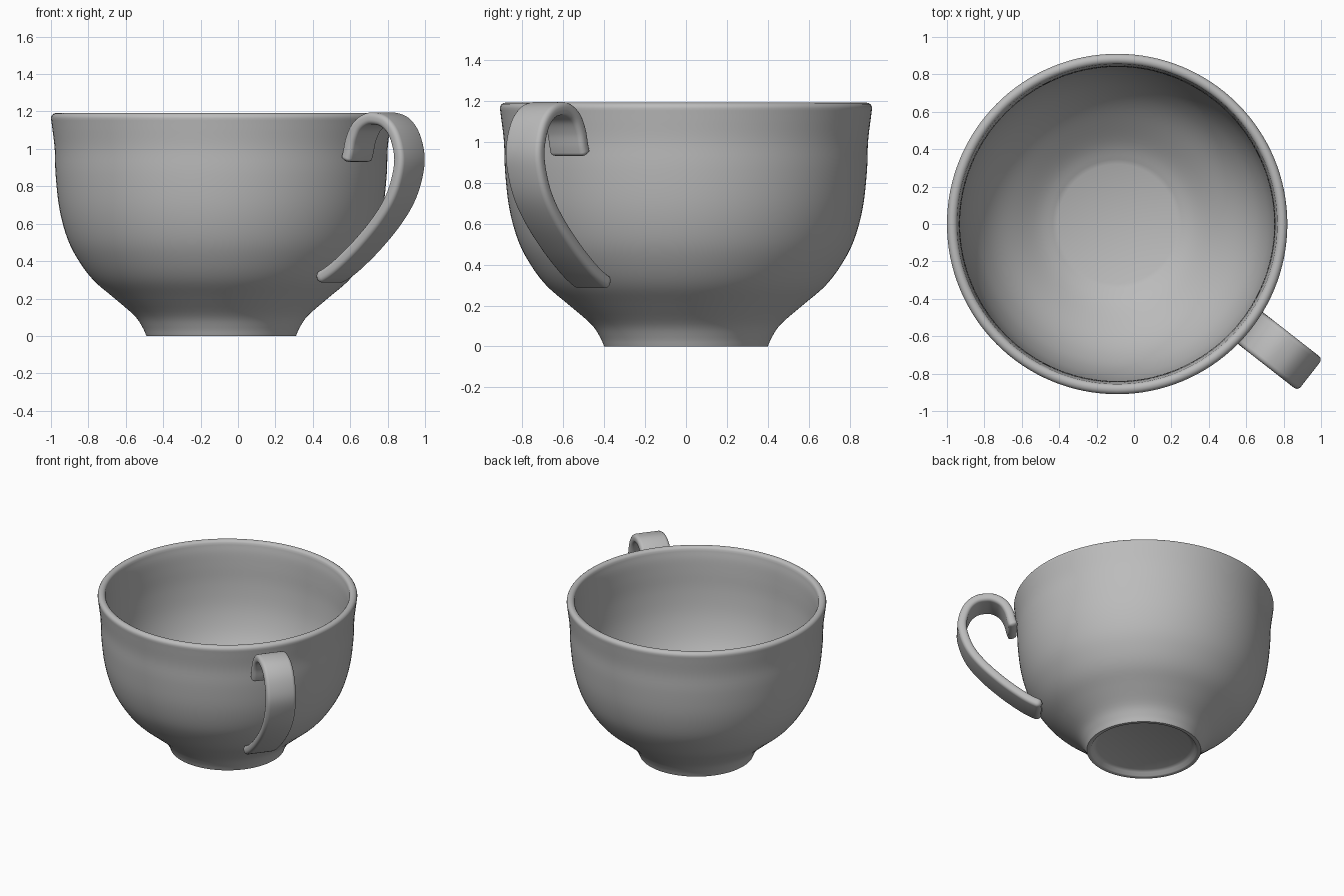
import bpy, bmesh
from math import cos, sin, radians, pi
from mathutils import Vector, Matrix

if "Cube" in bpy.data.objects:
    bpy.data.objects.remove(bpy.data.objects["Cube"])

CENTRE = Vector((-0.09, 0, 0))     # axis of the bowl
HANDLE_ANGLE = radians(-38)

glaze = bpy.data.materials.new("grey_glaze")
glaze.use_nodes = True
grey = (0.5, 0.5, 0.5, 1)
glaze.diffuse_color = grey
glaze.node_tree.nodes["Principled BSDF"].inputs["Base Color"].default_value = grey


def smooth_path(points, steps):
    """Catmull-Rom curve through 2D points."""
    p = [Vector(q) for q in points]
    p = [2 * p[0] - p[1]] + p + [2 * p[-1] - p[-2]]
    out = []
    for a, b, c, d in zip(p, p[1:], p[2:], p[3:]):
        for i in range(steps):
            t = i / steps
            out.append(0.5 * (2 * b + (c - a) * t + (2 * a - 5 * b + 4 * c - d) * t * t
                              + (3 * b - a - 3 * c + d) * t ** 3))
    return out + [p[-2]]


def finish(bm, name, angle):
    bmesh.ops.recalc_face_normals(bm, faces=bm.faces)
    mesh = bpy.data.meshes.new(name)
    bm.to_mesh(mesh)
    bm.free()
    mesh.materials.append(glaze)
    obj = bpy.data.objects.new(name, mesh)
    bpy.context.collection.objects.link(obj)
    bpy.ops.object.select_all(action='DESELECT')
    obj.select_set(True)
    bpy.context.view_layer.objects.active = obj
    bpy.ops.object.shade_smooth_by_angle(angle=radians(angle))
    return obj


# Bowl: lathed wall with a rolled lip, flat floor and recessed foot
foot = [(0, 0.035), (0.33, 0.035), (0.355, 0.025), (0.37, 0.004), (0.38, 0)]
outer = [(0.4, 0), (0.42, 0.045), (0.465, 0.11), (0.575, 0.205), (0.68, 0.295), (0.757, 0.395),
         (0.82, 0.515), (0.864, 0.675), (0.885, 0.86), (0.89, 1.0), (0.903, 1.11), (0.91, 1.165)]
lip = [(0.882 + 0.028 * cos(a), 1.165 + 0.027 * sin(a)) for a in (i * pi / 8 for i in range(1, 8))]
inner = [(0.854, 1.16), (0.845, 1.1), (0.84, 1.0), (0.835, 0.86), (0.814, 0.69), (0.77, 0.54),
         (0.71, 0.425), (0.635, 0.33), (0.53, 0.235), (0.42, 0.15), (0.32, 0.1)]
profile = ([Vector(q) for q in foot] + smooth_path(outer, 4)
           + [Vector(q) for q in lip] + smooth_path(inner, 4) + [Vector((0, 0.1))])

bm = bmesh.new()
verts = [bm.verts.new((q.x, 0, q.y)) for q in profile]
edges = [bm.edges.new(pair) for pair in zip(verts, verts[1:])]
bmesh.ops.spin(bm, geom=verts + edges, cent=(0, 0, 0), axis=(0, 0, 1),
               angle=2 * pi, steps=128, use_duplicate=False)
bmesh.ops.remove_doubles(bm, verts=bm.verts, dist=0.0005)
bmesh.ops.translate(bm, verts=bm.verts, vec=CENTRE)
finish(bm, "bowl", 50)


# Handle: rounded strap swept along a curled path in the radial plane
strap = smooth_path([(0.915, 0.935), (0.93, 0.98), (0.948, 1.05), (0.985, 1.115), (1.04, 1.153),
                     (1.1, 1.163), (1.18, 1.142), (1.243, 1.075), (1.277, 0.96), (1.262, 0.85),
                     (1.212, 0.73), (1.12, 0.61), (0.99, 0.485), (0.87, 0.39), (0.79, 0.338),
                     (0.72, 0.305)], 6)
HALF_W, HALF_T, ROUND = 0.108, 0.032, 0.025
END_TAPER = {0: 0.4, 1: 0.8}


def strap_section(taper):
    """Rounded rectangle as (across, through) pairs."""
    w = HALF_W - (1 - taper) * HALF_T
    t, r = HALF_T * taper, ROUND * taper
    pts = []
    for k, (sx, sy) in enumerate(((1, 1), (-1, 1), (-1, -1), (1, -1))):
        for j in range(5):
            a = k * pi / 2 + j * pi / 8
            pts.append((sx * (w - r) + r * cos(a), sy * (t - r) + r * sin(a)))
    return pts


bm = bmesh.new()
rings = []
for i, q in enumerate(strap):
    along = (strap[min(i + 1, len(strap) - 1)] - strap[max(i - 1, 0)]).normalized()
    normal = Vector((-along.y, along.x))
    taper = END_TAPER.get(min(i, len(strap) - 1 - i), 1)
    ring = []
    for across, through in strap_section(taper):
        s = q + normal * through
        ring.append(bm.verts.new((s.x, across, s.y)))
    rings.append(ring)
for a, b in zip(rings, rings[1:]):
    n = len(a)
    for j in range(n):
        bm.faces.new((a[j], a[(j + 1) % n], b[(j + 1) % n], b[j]))
bm.faces.new(rings[0])
bm.faces.new(rings[-1])
bmesh.ops.transform(bm, verts=bm.verts,
                    matrix=Matrix.Translation(CENTRE) @ Matrix.Rotation(HANDLE_ANGLE, 4, 'Z'))
finish(bm, "handle", 60)
